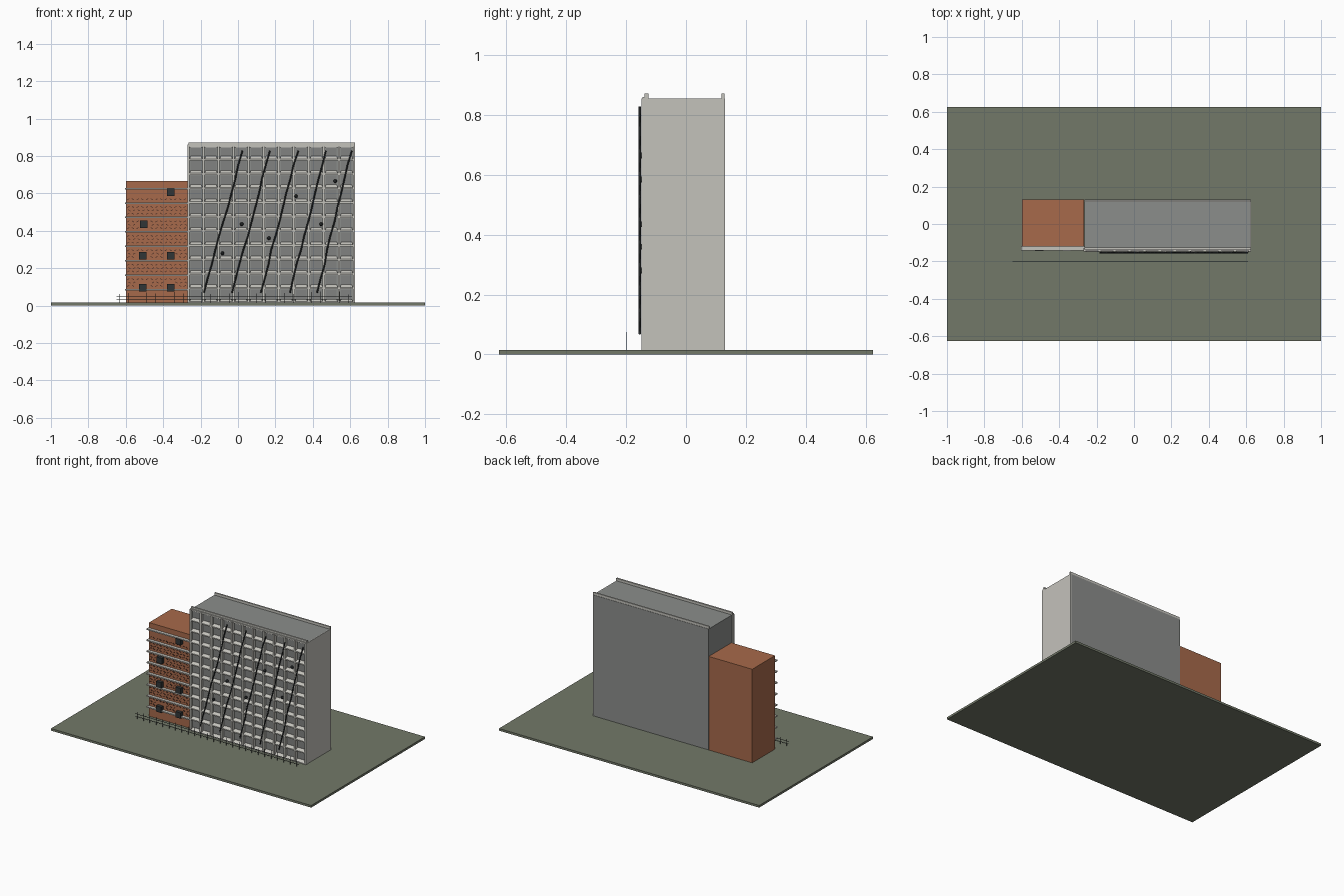
import bpy, bmesh, math, random
from mathutils import Matrix, Vector

if "Cube" in bpy.data.objects:
    bpy.data.objects.remove(bpy.data.objects["Cube"])

random.seed(4)

def mat(name, c):
    m = bpy.data.materials.new(name)
    m.diffuse_color = (*c, 1)
    m.use_nodes = True
    m.node_tree.nodes["Principled BSDF"].inputs["Base Color"].default_value = m.diffuse_color
    return m

LIGHT = mat("pale_concrete", (0.55, 0.54, 0.50))
GREY = mat("grey_concrete", (0.26, 0.27, 0.26))
GLASS = mat("window_grey", (0.22, 0.225, 0.22))
BRICK = mat("brick", (0.39, 0.144, 0.07))
MARK = mat("dark_brick", (0.10, 0.04, 0.025))
DARK = mat("dark_metal", (0.03, 0.035, 0.037))
GROUND = mat("ground_green", (0.17, 0.19, 0.14))

def finish(name, bm, material):
    me = bpy.data.meshes.new(name)
    bm.to_mesh(me)
    bm.free()
    me.materials.append(material)
    ob = bpy.data.objects.new(name, me)
    bpy.context.collection.objects.link(ob)
    return ob

def boxes(name, items, material):
    """Each item: x0, x1, y0, y1, z0, z1 and optionally a tilt about y."""
    bm = bmesh.new()
    for it in items:
        x0, x1, y0, y1, z0, z1 = it[:6]
        tilt = it[6] if len(it) > 6 else 0
        m = (Matrix.Translation(((x0 + x1) / 2, (y0 + y1) / 2, (z0 + z1) / 2))
             @ Matrix.Rotation(tilt, 4, 'Y')
             @ Matrix.Diagonal((x1 - x0, y1 - y0, z1 - z0, 1)))
        bmesh.ops.create_cube(bm, size=1, matrix=m)
    return finish(name, bm, material)

# Ground slab
boxes("ground", [(-1, 1, -0.625, 0.625, 0, 0.015)], GROUND)

# Tall block, end wall and parapets
X0, X1, Z0, Z1 = -0.265, 0.62, 0.015, 0.855
boxes("tower_body", [(X0, X1, -0.128, 0.13, Z0, Z1)], GREY)
boxes("tower_end_wall", [(X1, X1 + 0.005, -0.13, 0.13, Z0, Z1)], LIGHT)
boxes("parapets", [(X0, X1 + 0.005, -0.138, -0.126, Z1 - 0.01, 0.872),
                   (X0, X1 + 0.005, 0.118, 0.128, Z1 - 0.01, 0.872)], LIGHT)

# Facade grid: fins, floor beams, sloping sills, recessed windows
N = 11
dx, dz = (X1 - X0) / N, (Z1 - Z0) / N
boxes("facade_fins", [(X0 + i * dx - 0.006, X0 + i * dx + 0.006, -0.148, -0.127, Z0, Z1)
                      for i in range(N + 1)], LIGHT)
boxes("facade_beams", [(X0 - 0.004, X1 + 0.005, -0.145, -0.127, Z0 + j * dz - 0.004, Z0 + j * dz + 0.005)
                       for j in range(1, N + 1)], LIGHT)
bm = bmesh.new()
for j in range(N):
    z = Z0 + j * dz
    for i in range(N):
        a, b = X0 + i * dx + 0.006, X0 + (i + 1) * dx - 0.006
        prof = [(-0.127, z), (-0.149, z), (-0.149, z + 0.006), (-0.132, z + 0.02), (-0.127, z + 0.02)]
        left = [bm.verts.new((a, y, h)) for y, h in prof]
        # the upper edges narrow slightly, like a splayed sill
        right = [bm.verts.new((b, y, h)) for y, h in prof]
        for k in (3, 4):
            left[k].co.x += 0.006
            right[k].co.x -= 0.006
        bm.faces.new(left)
        bm.faces.new(right[::-1])
        for k in range(5):
            n = (k + 1) % 5
            bm.faces.new((left[n], left[k], right[k], right[n]))
bmesh.ops.recalc_face_normals(bm, faces=bm.faces)
finish("facade_sills", bm, LIGHT)
boxes("facade_windows", [(X0 + i * dx + 0.012, X0 + (i + 1) * dx - 0.012, -0.131, -0.127,
                          Z0 + j * dz + 0.02, Z0 + (j + 1) * dz - 0.007)
                         for i in range(N) for j in range(N)], GLASS)

# Diagonal cables made of slightly kinked lengths
for n, (xa, xb) in enumerate([(-0.18, 0.024), (-0.03, 0.17), (0.12, 0.32), (0.275, 0.47), (0.425, 0.605)]):
    cu = bpy.data.curves.new(f"diagonal_cable_{n + 1}", 'CURVE')
    cu.dimensions = '3D'
    cu.bevel_depth = 0.004
    cu.bevel_resolution = 0
    cu.use_fill_caps = True
    sp = cu.splines.new('POLY')
    sp.points.add(10)
    for k, p in enumerate(sp.points):
        t = k / 10
        p.co = (xa + (xb - xa) * t + random.uniform(-0.004, 0.004), -0.154, 0.068 + 0.76 * t, 1)
    cu.materials.append(DARK)
    bpy.context.collection.objects.link(bpy.data.objects.new(cu.name, cu))

# Round fittings on the facade
bm = bmesh.new()
for x, z in [(-0.083, 0.28), (0.02, 0.435), (0.165, 0.36), (0.31, 0.585), (0.445, 0.435), (0.52, 0.665)]:
    bmesh.ops.create_icosphere(bm, subdivisions=2, radius=0.01,
                               matrix=Matrix.Translation((x, -0.149, z)))
finish("facade_knobs", bm, DARK)

# Brick wing with ledges and windows
boxes("brick_wing", [(-0.6, -0.266, -0.12, 0.13, 0.015, 0.665)], BRICK)
boxes("brick_ledges", [(-0.605, -0.262, -0.141, -0.119, 0.085 + k * 0.0772 - 0.004, 0.085 + k * 0.0772 + 0.004)
                       for k in range(8)], LIGHT)
wins = [(-0.36, 0.605), (-0.505, 0.435), (-0.51, 0.265), (-0.36, 0.265), (-0.51, 0.095), (-0.36, 0.095)]
boxes("brick_windows", [(x - 0.02, x + 0.02, -0.144, -0.119, z - 0.02, z + 0.02) for x, z in wins], DARK)

# Slanted brick pattern between the ledges
marks = []
for k in range(7):
    for r in range(3):
        z = 0.085 + k * 0.0772 + 0.02 + r * 0.018
        if z > 0.57:
            continue
        for c in range(13):
            x = -0.587 + c * 0.0252 + (r % 2) * 0.006
            if any(abs(x - wx) < 0.03 and abs(z - wz) < 0.03 for wx, wz in wins):
                continue
            marks.append((x - 0.007, x + 0.007, -0.124, -0.119, z - 0.002, z + 0.002,
                          math.radians(30 if (c + r) % 2 else -30)))
boxes("brick_pattern", marks, MARK)

# Thin fence in front
fence = [(-0.65, 0.61, -0.201, -0.199, z - 0.0012, z + 0.0012) for z in (0.033, 0.05)]
fence += [(-0.635 + i * 0.049 - 0.001, -0.635 + i * 0.049 + 0.001, -0.201, -0.199, 0.014,
           random.uniform(0.06, 0.075)) for i in range(26)]
boxes("fence", fence, DARK)
